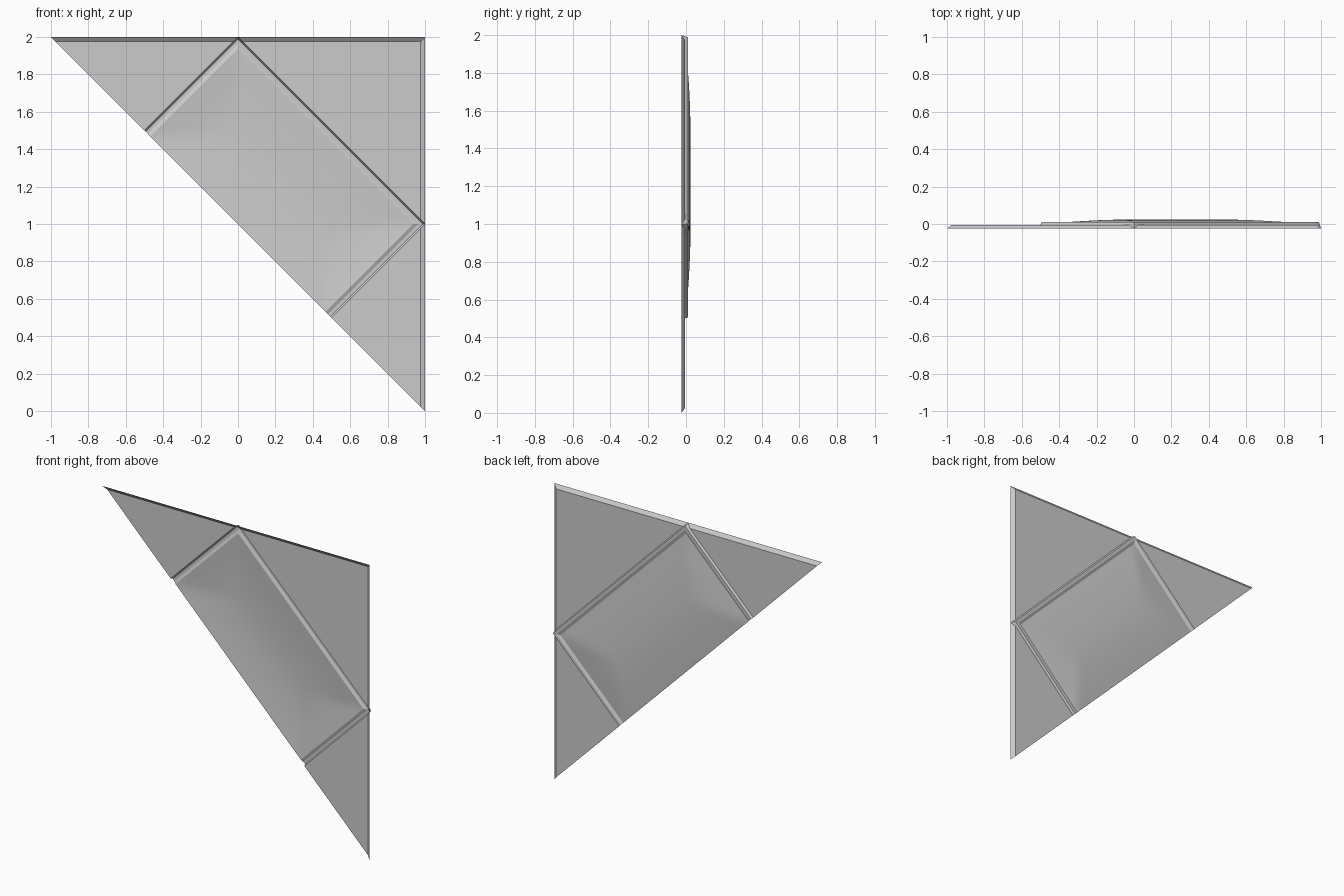
import bpy, bmesh, math

if "Cube" in bpy.data.objects:
    bpy.data.objects.remove(bpy.data.objects["Cube"])

R2 = math.sqrt(2)
LONG, SHORT = R2, R2 / 2            # sides of the framed rectangle
FRONT, FLAT, RIDGE = -0.024, -0.005, 0.010   # depth levels along y
LIP = 0.025                         # width of the sloped outer lip
INNER, INNER_Y = 0.045, 0.002       # inner edge of the frame

grey = bpy.data.materials.new("grey")
grey.diffuse_color = (0.6, 0.6, 0.6, 1)
grey.use_nodes = True
grey.node_tree.nodes["Principled BSDF"].inputs["Base Color"].default_value = grey.diffuse_color


def uv(u, v, y):
    """u runs along the long frame side, v from it to the diagonal edge."""
    return ((u - v) / R2, y, 2 - (u + v) / R2)


def swap(p):
    """Mirror a point across the short axis of the panel."""
    return (p[2] - 1, p[1], p[0] + 1)


def build(name, faces, smooth=False):
    bm = bmesh.new()
    for f in faces:
        bm.faces.new([bm.verts.new(p) for p in f])
    bmesh.ops.remove_doubles(bm, verts=bm.verts, dist=0.0002)
    bmesh.ops.recalc_face_normals(bm, faces=bm.faces)
    # turn the sheet towards the front
    if sum(f.normal.y * f.calc_area() for f in bm.faces) > 0:
        bmesh.ops.reverse_faces(bm, faces=bm.faces)
    me = bpy.data.meshes.new(name)
    bm.to_mesh(me)
    bm.free()
    me.materials.append(grey)
    ob = bpy.data.objects.new(name, me)
    bpy.context.collection.objects.link(ob)
    if smooth:
        for p in me.polygons:
            p.use_smooth = True
    return ob


# Small corner panels with a sloped lip on the outer edge
lo = 2 - LIP
small = [
    [(-1 + LIP, FLAT, lo), (-LIP, FLAT, lo), (-0.5, FLAT, 1.5)],
    [(-1, FRONT, 2), (0, FRONT, 2), (-LIP, FLAT, lo), (-1 + LIP, FLAT, lo)],
]
build("upper_left_panel", small)
build("lower_right_panel", [[swap(p) for p in f] for f in small])

# Large corner panel with lips along its top and right edges
c = 1 - LIP
top_lip = [(0, FRONT, 2), (1, FRONT, 2), (c, FLAT, lo), (LIP, FLAT, lo)]
build("upper_right_panel", [
    [(LIP, FLAT, lo), (c, FLAT, lo), (c, FLAT, 1 + LIP)],
    top_lip,
    [swap(p) for p in top_lip],
])

# Raised three-sided frame, mitred at both corners
K = LIP * R2
profile = [(0, FLAT), (0.008, RIDGE), (0.026, RIDGE), (INNER, INNER_Y)]
rows = []
for t, y in profile:
    corner_y = FRONT if t == 0 else y
    rows.append([
        uv(t, SHORT, y), uv(t, t + K, y), uv(t, t, corner_y), uv(t + K, t, y),
        uv(LONG - t - K, t, y), uv(LONG - t, t, corner_y),
        uv(LONG - t, t + K, y), uv(LONG - t, SHORT, y),
    ])
build("frame", [[a[i], a[i + 1], b[i + 1], b[i]]
                for a, b in zip(rows, rows[1:]) for i in range(7)])

# Softly domed centre panel, hipped towards all four edges
NU, NV = 40, 20


def dome(i, j):
    u = INNER + (LONG - 2 * INNER) * i / NU
    v = INNER + (SHORT - INNER) * j / NV
    slopes = [(u - INNER) / 0.30, (LONG - INNER - u) / 0.30,
              (v - INNER) / 0.36, (SHORT - v) / 0.32]
    m = max(0.0, min(1.0, min(slopes)))
    return uv(u, v, INNER_Y + (0.024 - INNER_Y) * math.sin(m * math.pi / 2))


build("domed_panel", [[dome(i, j), dome(i + 1, j), dome(i + 1, j + 1), dome(i, j + 1)]
                      for i in range(NU) for j in range(NV)], smooth=True)
